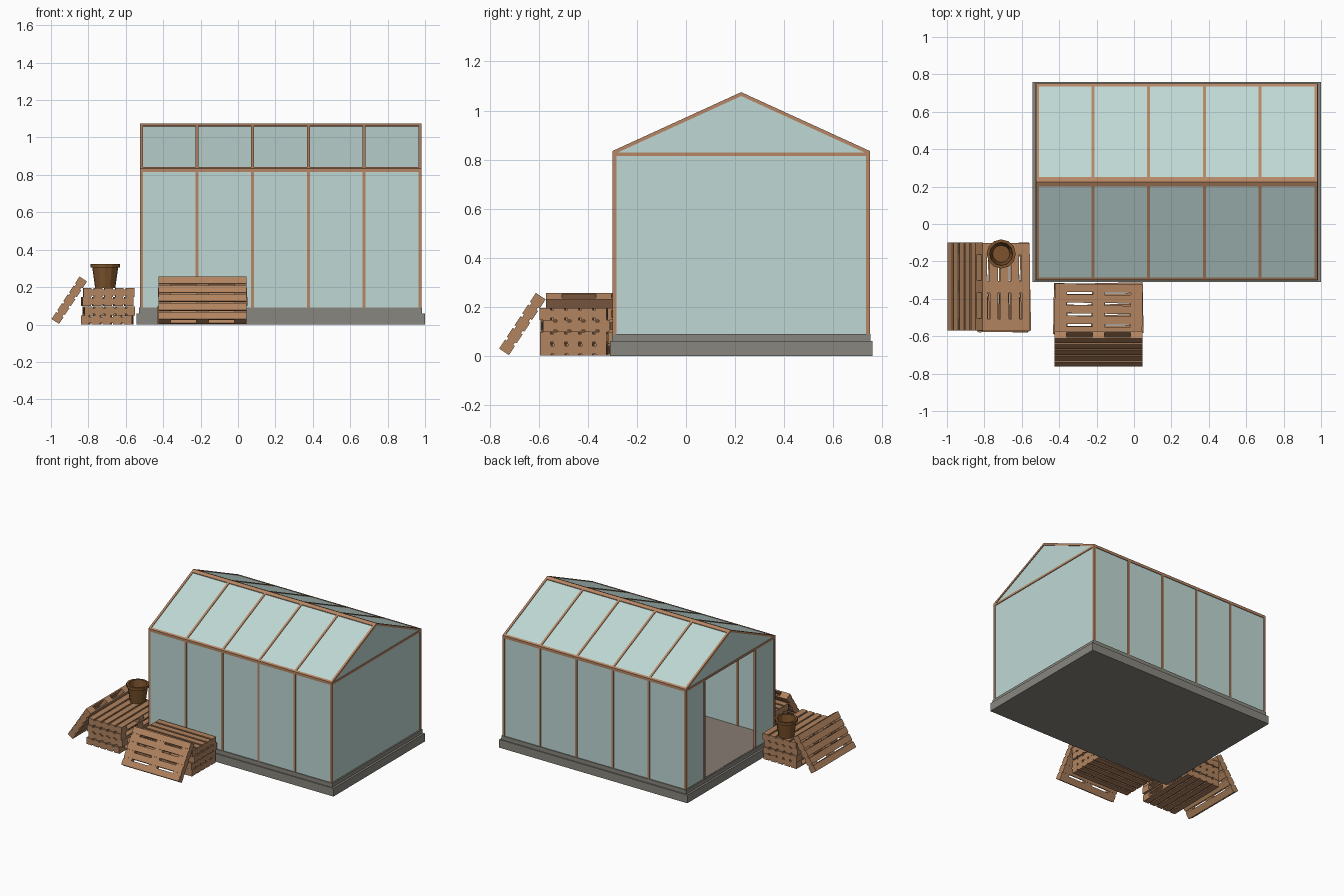
import bpy, bmesh, math, random
from mathutils import Matrix, Vector

if "Cube" in bpy.data.objects:
    bpy.data.objects.remove(bpy.data.objects["Cube"])
random.seed(4)


def material(name, rgb):
    m = bpy.data.materials.new(name)
    m.use_nodes = True
    m.diffuse_color = (*rgb, 1)
    m.node_tree.nodes["Principled BSDF"].inputs["Base Color"].default_value = (*rgb, 1)
    return m


GLASS = material("pale teal glass", (0.52, 0.69, 0.66))
FRAME = material("frame wood", (0.47, 0.24, 0.13))
PALLET = material("pallet wood", (0.44, 0.23, 0.115))
POT = material("dark bucket wood", (0.2, 0.085, 0.025))
STONE = material("grey concrete", (0.25, 0.24, 0.21))
FLOOR = material("floor", (0.24, 0.2, 0.17))


def finish(name, bm, mat, matrix=None):
    bmesh.ops.recalc_face_normals(bm, faces=bm.faces)
    mesh = bpy.data.meshes.new(name)
    bm.to_mesh(mesh)
    bm.free()
    mesh.materials.append(mat)
    ob = bpy.data.objects.new(name, mesh)
    bpy.context.collection.objects.link(ob)
    if matrix:
        ob.matrix_world = matrix
    return ob


def add_box(bm, x, y, z):
    """Box from (min, max) pairs."""
    size = [b - a for a, b in (x, y, z)]
    mid = [(a + b) / 2 for a, b in (x, y, z)]
    bmesh.ops.create_cube(bm, size=1, matrix=Matrix.Translation(mid) @ Matrix.Diagonal((*size, 1)))


def box(name, mat, x, y, z):
    bm = bmesh.new()
    add_box(bm, x, y, z)
    return finish(name, bm, mat)


def prism(name, mat, profile, x0, x1):
    """Extrude a y-z outline along x."""
    bm = bmesh.new()
    face = bm.faces.new([bm.verts.new((x0, y, z)) for y, z in profile])
    out = bmesh.ops.extrude_face_region(bm, geom=[face])["geom"]
    bmesh.ops.translate(bm, vec=(x1 - x0, 0, 0), verts=[v for v in out if isinstance(v, bmesh.types.BMVert)])
    return finish(name, bm, mat)


# Main dimensions
X0, X1, Y0, Y1 = -0.525, 0.98, -0.30, 0.75
RIDGE_Y, RIDGE_Z, EAVE_Z, BASE_Z = 0.225, 1.075, 0.835, 0.09
SLOPE = (RIDGE_Z - EAVE_Z) / (RIDGE_Y - Y0)
W = 0.016

# Stepped concrete base and floor
box("base_slab", STONE, (-0.543, 1.0), (-0.31, 0.76), (0, 0.06))
box("base_curb", STONE, (-0.528, 0.985), (-0.302, 0.752), (0.06, BASE_Z))
box("floor", FLOOR, (X0 + 0.005, X1 - W), (Y0 + W, Y1 - W), (BASE_Z, BASE_Z + 0.002))


def slope_strip(name, mat, x0, x1, a, b, drop=0.0, thick=0.016):
    """Sloping piece on both roof halves, from a to b measured inward from the eave."""
    for side, start, sign in (("front", Y0, 1), ("back", Y1, -1)):
        za, zb = EAVE_Z + a * SLOPE - drop, EAVE_Z + b * SLOPE - drop
        ya, yb = start + sign * a, start + sign * b
        prism(f"{side}_{name}", mat, [(ya, za), (yb, zb), (yb, zb - thick), (ya, za - thick)], x0, x1)


# Long walls and roof: posts and rafters in line, panes between
HALF = RIDGE_Y - Y0
step = (X1 - X0 - W) / 5
for i in range(6):
    x = X0 + i * step
    for side, y in (("front", Y0), ("back", Y1 - W)):
        box(f"{side}_post_{i}", FRAME, (x, x + W), (y, y + W), (BASE_Z, EAVE_Z - 0.01))
    slope_strip(f"rafter_{i}", FRAME, x, x + W, 0, HALF)
for side, y in (("front", Y0), ("back", Y1 - W)):
    box(f"{side}_eave_beam", FRAME, (X0, X1), (y, y + W), (0.815, EAVE_Z))
    box(f"{side}_wall_glass", GLASS, (X0 + 0.005, X1 - 0.005), (y + 0.005, y + 0.011), (BASE_Z, 0.82))
slope_strip("roof_glass", GLASS, X0 + 0.005, X1 - 0.005, 0.005, HALF, 0.005, 0.006)
slope_strip("eave_strip", FRAME, X0, X1, 0, 0.014)
slope_strip("ridge_strip", FRAME, X0, X1, HALF - 0.025, HALF)

# End walls: solid glass at the left, doorway at the right
DOOR = (-0.07, 0.53)
gable = [(Y0 + 0.01, 0.825), (Y1 - 0.01, 0.825), (RIDGE_Y, RIDGE_Z - 0.01)]
for end, x in (("left", X1 - W), ("right", X0)):
    pane = (x + 0.005, x + 0.011)
    box(f"{end}_tie_beam", FRAME, (x, x + W), (Y0, Y1), (0.815, 0.83))
    prism(f"{end}_gable_glass", GLASS, gable, *pane)
    spans = [(Y0 + 0.005, Y1 - 0.005)]
    if end == "right":
        spans = [(Y0 + 0.005, DOOR[0]), (DOOR[1], Y1 - 0.005)]
        for j, y in enumerate(DOOR):
            box(f"door_post_{j}", FRAME, (x, x + W), (y - 0.007, y + 0.007), (BASE_Z, 0.82))
    for j, span in enumerate(spans):
        box(f"{end}_wall_glass_{j}", GLASS, pane, span, (BASE_Z, 0.82))

# Pallet: three cross bearers with five long boards above and below
LENGTH, WIDTH, BOARDS = 0.47, 0.272, 5


def pallet(name, matrix):
    bm = bmesh.new()
    hx, hy = LENGTH / 2, WIDTH / 2
    for x in (-hx, -0.032, hx - 0.064):
        add_box(bm, (x, x + 0.064), (-hy, hy), (-0.016, 0.016))
    gap = 0.013
    w = (WIDTH - gap * (BOARDS - 1)) / BOARDS
    for i in range(BOARDS):
        y = -hy + i * (w + gap)
        for z in (-0.024, 0.015):
            add_box(bm, (-hx, hx), (y, y + w), (z, z + 0.009))
    return finish(name, bm, PALLET, matrix)


def stack(name, x, y, turn, count=4):
    for i in range(count):
        wobble = math.radians(turn + random.uniform(-1.5, 1.5))
        spot = (x + random.uniform(-0.006, 0.006), y + random.uniform(-0.005, 0.005), 0.0245 + i * 0.0487)
        pallet(f"{name}_pallet_{i}", Matrix.Translation(spot) @ Matrix.Rotation(wobble, 4, "Z"))


stack("front_stack", -0.19, -0.455, 0)
stack("side_stack", -0.695, -0.34, 90)
lean = Matrix.Rotation(math.radians(56.6), 4, "X")
pallet("front_leaning_pallet", Matrix.Translation((-0.19, -0.667, 0.13)) @ lean)
pallet("side_leaning_pallet",
       Matrix.Translation((-0.902, -0.335, 0.13)) @ Matrix.Rotation(math.radians(-90), 4, "Z") @ lean)

# Hollow tapered bucket with a rim
profile = [(0.054, 0), (0.069, 0.108), (0.078, 0.108), (0.078, 0.128), (0.062, 0.128), (0.046, 0.012)]
bm = bmesh.new()
SIDES = 12
rings = [[bm.verts.new((r * math.cos(2 * math.pi * k / SIDES), r * math.sin(2 * math.pi * k / SIDES), z))
          for k in range(SIDES)] for r, z in profile]
for low, high in zip(rings, rings[1:]):
    for k in range(SIDES):
        n = (k + 1) % SIDES
        bm.faces.new((low[k], low[n], high[n], high[k]))
bm.faces.new(rings[0])
bm.faces.new(rings[-1])
finish("bucket", bm, POT, Matrix.Translation((-0.71, -0.16, 0.196)))
